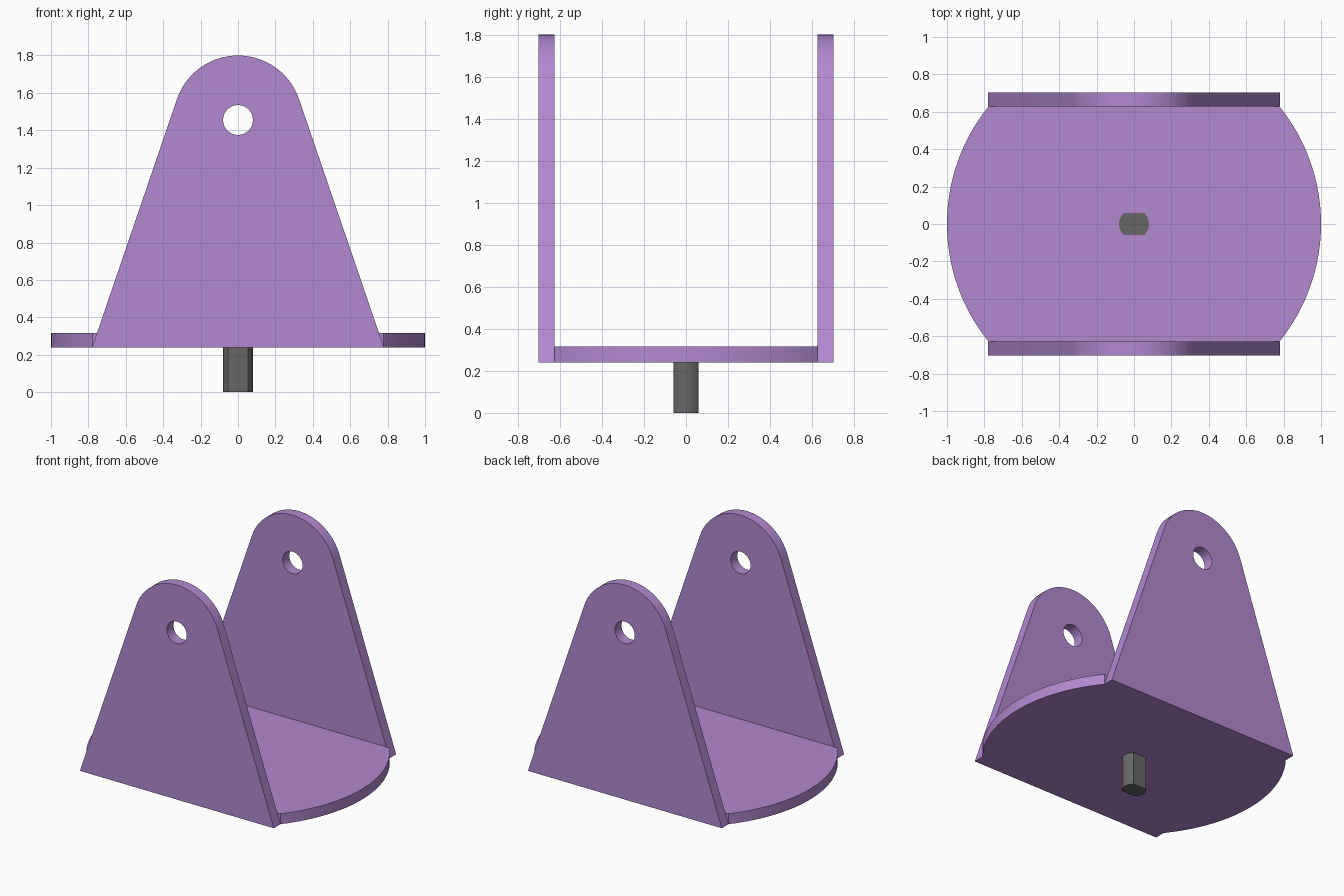
import bpy, bmesh
from math import pi, sin, cos, asin, acos, atan2, hypot
from mathutils import Matrix

cube = bpy.data.objects.get("Cube")
if cube:
    bpy.data.objects.remove(cube, do_unlink=True)


def make_material(name, color):
    mat = bpy.data.materials.new(name)
    mat.use_nodes = True
    mat.diffuse_color = color
    mat.node_tree.nodes["Principled BSDF"].inputs["Base Color"].default_value = color
    return mat


purple = make_material("purple", (0.445, 0.25, 0.631, 1))
grey = make_material("dark grey", (0.135, 0.135, 0.135, 1))


def arc(radius, start, end, steps, cy=0.0):
    """Points along an arc centred on (0, cy), both ends included."""
    angles = [start + (end - start) * i / steps for i in range(steps + 1)]
    return [(radius * cos(a), cy + radius * sin(a)) for a in angles]


def extruded(name, loops, depth, matrix, mat):
    """Fill closed 2D loops (outline, then holes) and extrude along local z."""
    bm = bmesh.new()
    edges = []
    for loop in loops:
        verts = [bm.verts.new((x, y, 0)) for x, y in loop]
        edges += [bm.edges.new((v, verts[i - 1])) for i, v in enumerate(verts)]
    bmesh.ops.triangle_fill(bm, edges=edges, use_beauty=True)
    out = bmesh.ops.extrude_face_region(bm, geom=bm.faces[:], use_keep_orig=True)
    top = [g for g in out["geom"] if isinstance(g, bmesh.types.BMVert)]
    bmesh.ops.translate(bm, verts=top, vec=(0, 0, depth))
    bm.transform(matrix)
    bmesh.ops.recalc_face_normals(bm, faces=bm.faces[:])
    mesh = bpy.data.meshes.new(name)
    bm.to_mesh(mesh)
    bm.free()
    mesh.materials.append(mat)
    obj = bpy.data.objects.new(name, mesh)
    bpy.context.collection.objects.link(obj)
    bpy.ops.object.select_all(action="DESELECT")
    obj.select_set(True)
    bpy.context.view_layer.objects.active = obj
    bpy.ops.object.shade_smooth_by_angle(angle=pi / 6)
    return obj


def double_flat(radius, half_width, steps):
    """Circle cut by two flats at y = +-half_width."""
    a = asin(half_width / radius)
    return arc(radius, -a, a, steps) + arc(radius, pi - a, pi + a, steps)


base_z, thick, inner_y = 0.24, 0.076, 0.627

# Base: disc with flat front and back edges
extruded("base_plate", [double_flat(1.0, inner_y, 32)], thick,
         Matrix.Translation((0, 0, base_z)), purple)

# Side plates: tapered, with a rounded top tangent to the sloping edges
half_foot, hole_z, top_r, hole_r = 0.78, 1.455, 0.345, 0.08
drop = base_z - hole_z
tangent = atan2(drop, half_foot) + acos(top_r / hypot(half_foot, drop))
outline = [(-half_foot, base_z), (half_foot, base_z)]
outline += arc(top_r, tangent, pi - tangent, 40, hole_z)
hole = arc(hole_r, 0, 2 * pi, 32, hole_z)[:-1]
upright = Matrix.Rotation(pi / 2, 4, "X")
for name, y in (("front_plate", -inner_y), ("back_plate", inner_y + thick)):
    extruded(name, [outline, hole], thick, Matrix.Translation((0, y, 0)) @ upright, purple)

# Shaft: double-flat pin through the base, flush with its top
extruded("shaft", [double_flat(0.08, 0.06, 10)], base_z + thick + 0.001,
         Matrix.Identity(4), grey)
